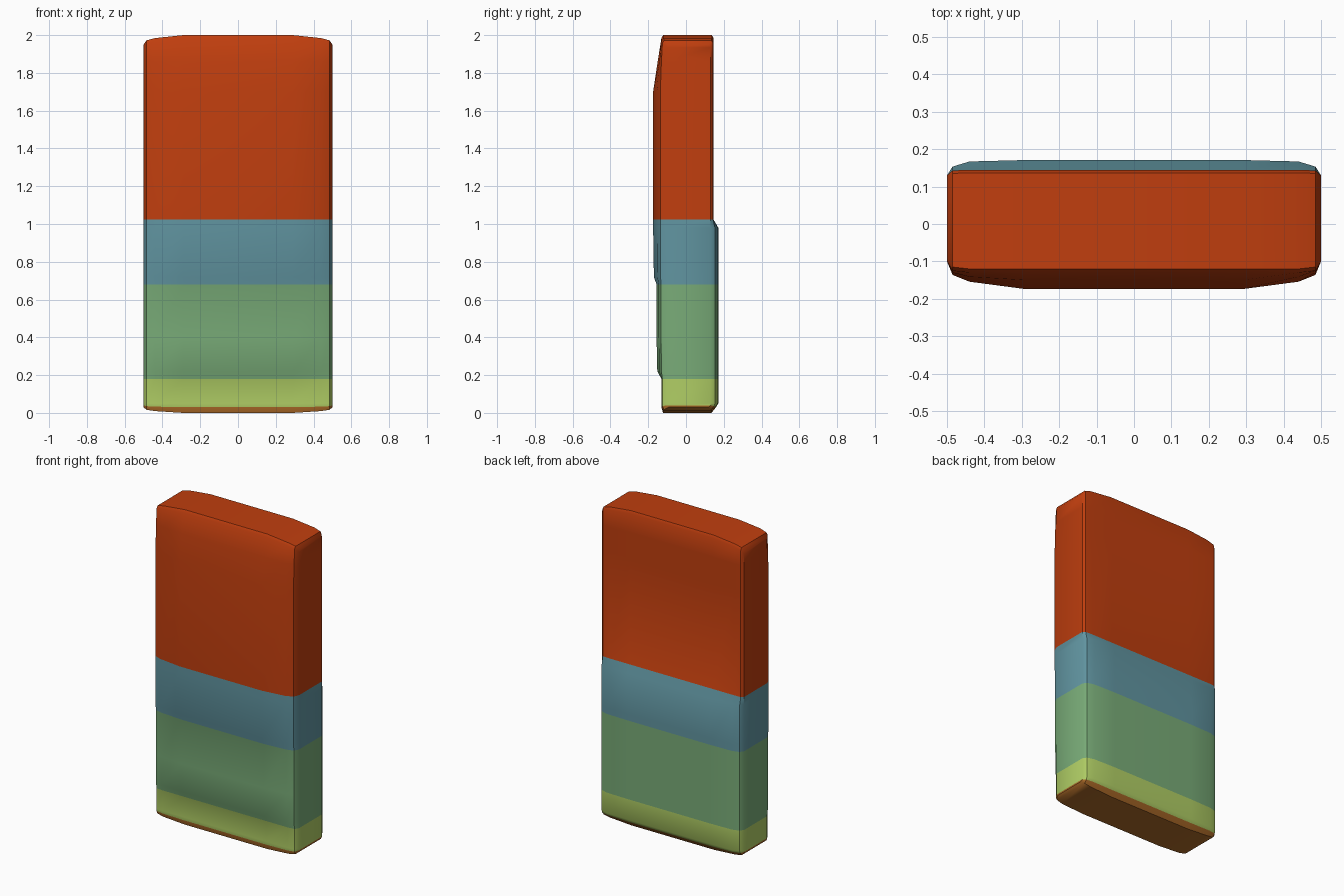
import bpy
import bmesh
from math import radians

cube = bpy.data.objects.get("Cube")
if cube:
    bpy.data.objects.remove(cube, do_unlink=True)


def make_material(name, srgb):
    col = [((c / 255 + 0.055) / 1.055) ** 2.4 for c in srgb] + [1]
    mat = bpy.data.materials.new(name)
    mat.use_nodes = True
    mat.diffuse_color = col
    mat.node_tree.nodes["Principled BSDF"].inputs["Base Color"].default_value = col
    return mat


materials = [make_material("brown", (174, 107, 40)),
             make_material("lime", (176, 206, 101)),
             make_material("green", (121, 172, 120)),
             make_material("blue", (97, 149, 161)),
             make_material("orange", (192, 62, 14))]
BROWN, LIME, GREEN, BLUE, ORANGE = range(5)

# Half columns from side to middle: x, base front y, front bulge share,
# base back y, back bulge share, rounding of the two ends
HALF = [(0.50, -0.100, 0.00, 0.130, 0.00, 0.050),
        (0.485, -0.125, 0.25, 0.143, 0.40, 0.028),
        (0.44, -0.130, 0.55, 0.145, 0.85, 0.016),
        (0.29, -0.130, 1.00, 0.145, 1.00, 0.000)]
COLUMNS = [(-c[0],) + c[1:] for c in HALF] + HALF[::-1]

# Rows from bottom to top: z, front bulge, back bulge, end rounding share,
# colour of the band above
ROWS = [(0.000, -0.008, -0.010, 0.6, BROWN),
        (0.030, 0.000, 0.014, 0.2, LIME),
        (0.050, 0.000, 0.026, 0.0, LIME),
        (0.180, 0.000, 0.026, 0.0, GREEN),
        (0.220, 0.022, 0.026, 0.0, GREEN),
        (0.400, 0.026, 0.026, 0.0, GREEN),
        (0.680, 0.026, 0.026, 0.0, BLUE),
        (0.720, 0.040, 0.026, 0.0, BLUE),
        (0.980, 0.044, 0.026, 0.0, BLUE),
        (1.025, 0.044, 0.000, 0.0, ORANGE),
        (1.700, 0.044, 0.000, 0.0, ORANGE),
        (1.860, 0.020, 0.000, 0.0, ORANGE),
        (1.985, 0.000, 0.000, -1.0, ORANGE),
        (2.000, -0.010, -0.008, -1.0, ORANGE)]


def spread(bulge, share):
    # Swelling follows the column share; an inset moves the whole row
    return bulge * share if bulge > 0 else bulge


# Loft the slab through its rows
bm = bmesh.new()
rings = []
for z, front, back, rounding, _ in ROWS:
    ring_front, ring_back = [], []
    for x, fy, fk, by, bk, drop in COLUMNS:
        pz = z + rounding * drop
        ring_front.append(bm.verts.new((x, fy - spread(front, fk), pz)))
        ring_back.append(bm.verts.new((x, by + spread(back, bk), pz)))
    rings.append(ring_front + ring_back[::-1])

n = len(rings[0])
for low, high, row in zip(rings, rings[1:], ROWS):
    for i in range(n):
        j = (i + 1) % n
        bm.faces.new((low[i], low[j], high[j], high[i])).material_index = row[4]

# Close the arched ends with strips running front to back
for ring, colour in ((rings[0], BROWN), (rings[-1], ORANGE)):
    for i in range(len(COLUMNS) - 1):
        quad = (ring[i], ring[i + 1], ring[n - 2 - i], ring[n - 1 - i])
        bm.faces.new(quad).material_index = colour

bmesh.ops.recalc_face_normals(bm, faces=bm.faces[:])
mesh = bpy.data.meshes.new("banded_slab")
bm.to_mesh(mesh)
bm.free()
for mat in materials:
    mesh.materials.append(mat)
slab = bpy.data.objects.new("banded_slab", mesh)
bpy.context.collection.objects.link(slab)

# Smooth shading with sharp outer edges
bpy.context.view_layer.objects.active = slab
slab.select_set(True)
bpy.ops.object.shade_smooth_by_angle(angle=radians(35))
